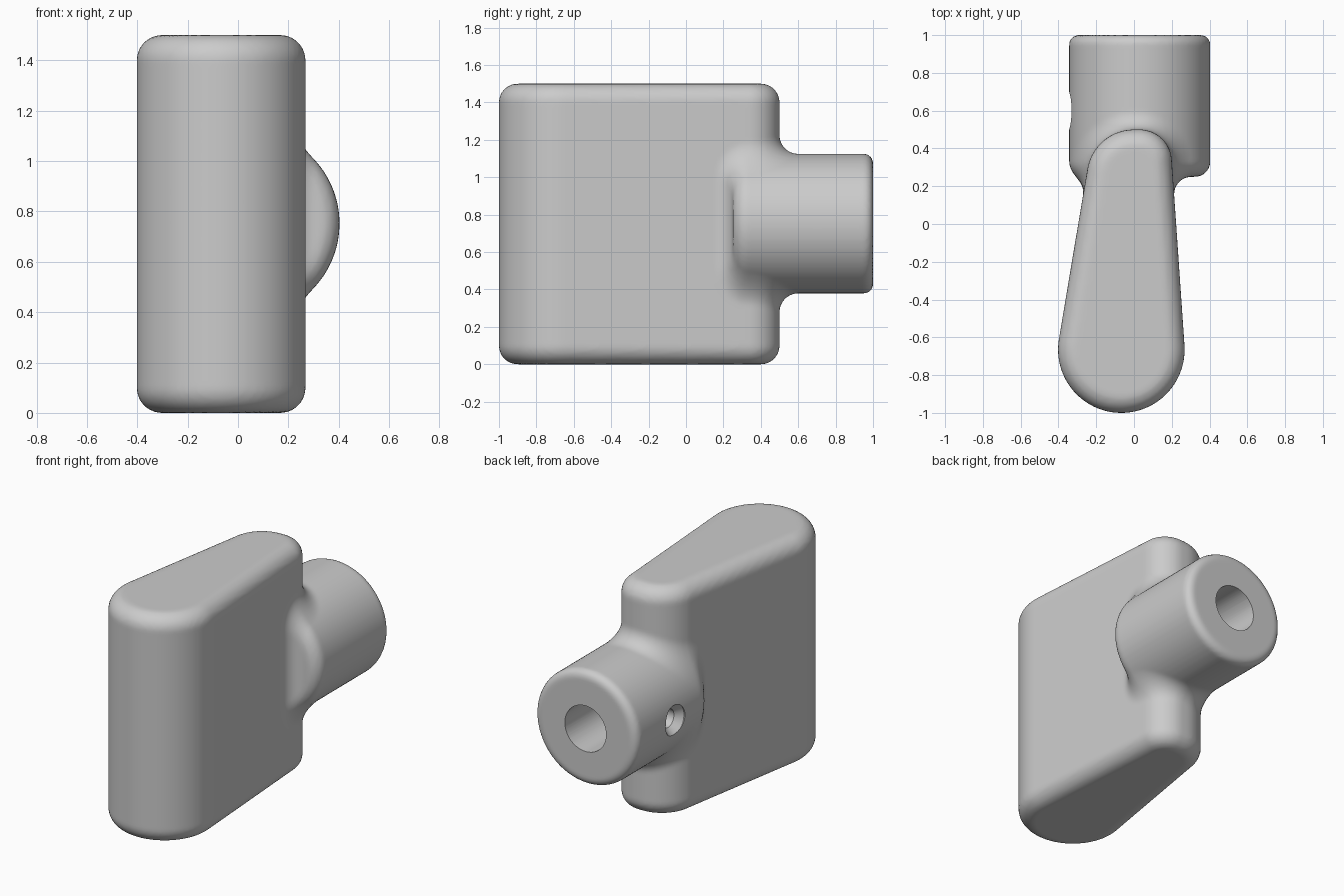
import bpy
import bmesh
from math import sin, cos, radians, hypot
from mathutils import Matrix, Vector
from mathutils.bvhtree import BVHTree

FILLET = 0.1
HUB_X, HUB_Z, HUB_R = 0.03, 0.752, 0.373

cube = bpy.data.objects.get("Cube")
if cube:
    bpy.data.objects.remove(cube, do_unlink=True)

grey = bpy.data.materials.new("plain_grey")
grey.use_nodes = True
grey.diffuse_color = (0.6, 0.6, 0.6, 1)
grey.node_tree.nodes["Principled BSDF"].inputs["Base Color"].default_value = grey.diffuse_color


def arc(cx, cy, r, start, end, steps):
    angles = [radians(start + (end - start) * i / steps) for i in range(steps + 1)]
    return [(cx + r * cos(a), cy + r * sin(a)) for a in angles]


def lathe(profile, matrix, steps=128):
    """Closed solid from rising (radius, height) rings round z, then placed."""
    bm = bmesh.new()
    turns = [radians(360) * i / steps for i in range(steps)]
    rings = [[bm.verts.new((r * cos(t), r * sin(t), h)) for t in turns] for r, h in profile]
    for low, high in zip(rings, rings[1:]):
        for i in range(steps):
            j = (i + 1) % steps
            bm.faces.new((low[i], low[j], high[j], high[i]))
    bm.faces.new(rings[0][::-1])
    bm.faces.new(rings[-1])
    bm.transform(matrix)
    bm.normal_update()
    return bm


def slab(outline, height, rim):
    """Extrude an outline upwards and round its top and bottom rims."""
    bm = bmesh.new()
    face = bm.faces.new([bm.verts.new((x, y, 0)) for x, y in outline])
    top = bmesh.ops.extrude_face_region(bm, geom=[face], use_keep_orig=True)["geom"]
    bmesh.ops.translate(bm, vec=(0, 0, height),
                        verts=[v for v in top if isinstance(v, bmesh.types.BMVert)])
    bmesh.ops.recalc_face_normals(bm, faces=bm.faces)
    rims = [e for e in bm.edges if abs(e.verts[0].co.z - e.verts[1].co.z) < 0.001]
    bmesh.ops.bevel(bm, geom=rims, offset=rim, segments=10, profile=0.5,
                    affect='EDGES', clamp_overlap=False)
    bmesh.ops.recalc_face_normals(bm, faces=bm.faces)
    return bm


def add_object(name, bm):
    mesh = bpy.data.meshes.new(name)
    bm.to_mesh(mesh)
    obj = bpy.data.objects.new(name, mesh)
    bpy.context.collection.objects.link(obj)
    return obj


def apply_modifiers(obj):
    graph = bpy.context.evaluated_depsgraph_get()
    mesh = bpy.data.meshes.new_from_object(obj.evaluated_get(graph))
    obj.modifiers.clear()
    obj.data = mesh


def combine(obj, tool, operation):
    mod = obj.modifiers.new("combine", 'BOOLEAN')
    mod.operation, mod.solver, mod.object = operation, 'EXACT', tool
    apply_modifiers(obj)
    bpy.data.objects.remove(tool, do_unlink=True)


def distance(tree, centre, point):
    """Signed distance to a convex solid, up to the fillet size, and its outward direction."""
    near, normal, _, gap = tree.find_nearest(point)
    outward = near - centre
    if gap < 0.00002:
        return 0, normal if normal.dot(outward) > 0 else -normal
    away = (point - near) / gap
    if gap >= FILLET:
        return FILLET, away
    return (gap, away) if away.dot(outward) > 0 else (-gap, -away)


# Tapered grip: three tangent arcs
outline = (arc(0.03, 0.33, 0.17, 3.9, 90, 20)
           + arc(0, 0.25, 0.25, 90, 170.5, 20)
           + arc(-0.067, -0.665, 0.335, 170.5, 363.9, 48))
grip_shape = slab(outline, 1.5, 0.1)

# Round hub lying along y, with softened ends
along_y = Matrix.Translation((HUB_X, 0, HUB_Z)) @ Matrix.Rotation(radians(-90), 4, 'X')
hub_profile = (arc(HUB_R - 0.08, 0.33, 0.08, -90, 0, 8)
               + arc(HUB_R - 0.05, 0.95, 0.05, 0, 90, 8))
hub_shape = lathe(hub_profile, along_y)

# Join both parts into one evenly meshed skin
solids = [(BVHTree.FromBMesh(grip_shape), Vector((-0.03, -0.2, 0.75))),
          (BVHTree.FromBMesh(hub_shape), Vector((HUB_X, 0.6, HUB_Z)))]
knob = add_object("grip_with_hub", grip_shape)
combine(knob, add_object("hub", hub_shape), 'UNION')
remesh = knob.modifiers.new("remesh", 'REMESH')
remesh.mode, remesh.voxel_size = 'VOXEL', 0.017
apply_modifiers(knob)

# Settle the skin on the parts, with a rolling fillet in the joint
for vert in knob.data.vertices:
    point = vert.co.copy()
    for _ in range(4):
        (a, dir_a), (b, dir_b) = [distance(tree, centre, point) for tree, centre in solids]
        wa, wb = FILLET - a, FILLET - b
        length = hypot(wa, wb)
        if length < 0.00001:
            break
        slope = (dir_a * wa + dir_b * wb) / length
        step = slope * ((FILLET - length) / max(slope.length_squared, 0.3))
        point -= step
        if step.length < 0.00005:
            break
    vert.co = point

# Shaft bore in the back end
bore = lathe([(0.15, 0.4), (0.15, 1.1)], along_y, 64)
combine(knob, add_object("bore_cutter", bore), 'DIFFERENCE')

# Countersunk set screw hole through the right side of the hub
along_x = Matrix.Translation((HUB_X, 0.6, HUB_Z)) @ Matrix.Rotation(radians(90), 4, 'Y')
screw = lathe([(0.1, -0.45), (0.1, -0.365), (0.06, -0.32), (0.06, -0.05)], along_x, 48)
combine(knob, add_object("screw_hole_cutter", screw), 'DIFFERENCE')

knob.data.materials.clear()
knob.data.materials.append(grey)
for poly in knob.data.polygons:
    poly.material_index = 0
bpy.ops.object.select_all(action='DESELECT')
knob.select_set(True)
bpy.context.view_layer.objects.active = knob
bpy.ops.object.shade_smooth_by_angle(angle=radians(35))
